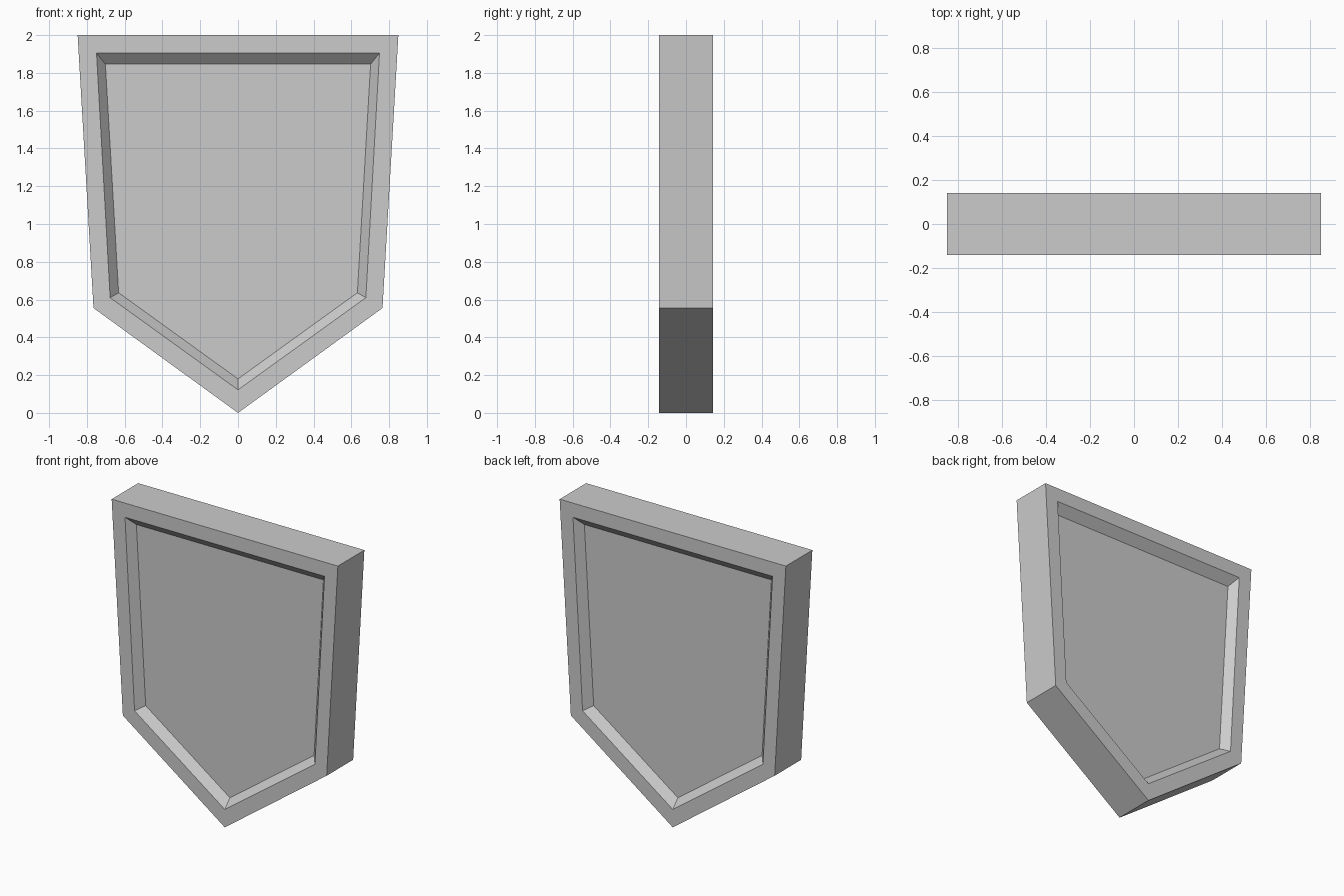
import bpy
import bmesh

cube = bpy.data.objects.get("Cube")
if cube:
    bpy.data.objects.remove(cube, do_unlink=True)

HALF_DEPTH = 0.142
RECESS = 0.055


def make_material(name, color):
    mat = bpy.data.materials.new(name)
    mat.use_nodes = True
    mat.diffuse_color = color
    mat.node_tree.nodes["Principled BSDF"].inputs["Base Color"].default_value = color
    return mat


def outline(top_x, top_z, low_x, low_z, tip_z):
    """Mirrored five-sided plaque outline in x and z."""
    return [(-top_x, top_z), (-low_x, low_z), (0, tip_z), (low_x, low_z), (top_x, top_z)]


outer = outline(0.849, 2.0, 0.765, 0.555, 0.0)
opening = outline(0.749, 1.904, 0.677, 0.61, 0.122)
floor = outline(0.702, 1.846, 0.632, 0.636, 0.18)

# Outlines stepped from the front floor, round the rim, to the back floor
floor_y = HALF_DEPTH - RECESS
steps = [(floor, -floor_y), (opening, -HALF_DEPTH), (outer, -HALF_DEPTH),
         (outer, HALF_DEPTH), (opening, HALF_DEPTH), (floor, floor_y)]

bm = bmesh.new()
rings = [[bm.verts.new((x, y, z)) for x, z in points] for points, y in steps]

# Rim, sloped recess walls and outer sides
for a, b in zip(rings, rings[1:]):
    for i in range(len(a)):
        j = (i + 1) % len(a)
        bm.faces.new((a[i], a[j], b[j], b[i]))

# Recessed panels, front and back
bm.faces.new(rings[0])
bm.faces.new(rings[-1])
bmesh.ops.recalc_face_normals(bm, faces=bm.faces[:])

mesh = bpy.data.meshes.new("recessed_plaque")
bm.to_mesh(mesh)
bm.free()
mesh.materials.append(make_material("light grey", (0.6, 0.6, 0.6, 1)))
plaque = bpy.data.objects.new("recessed_plaque", mesh)
bpy.context.collection.objects.link(plaque)
